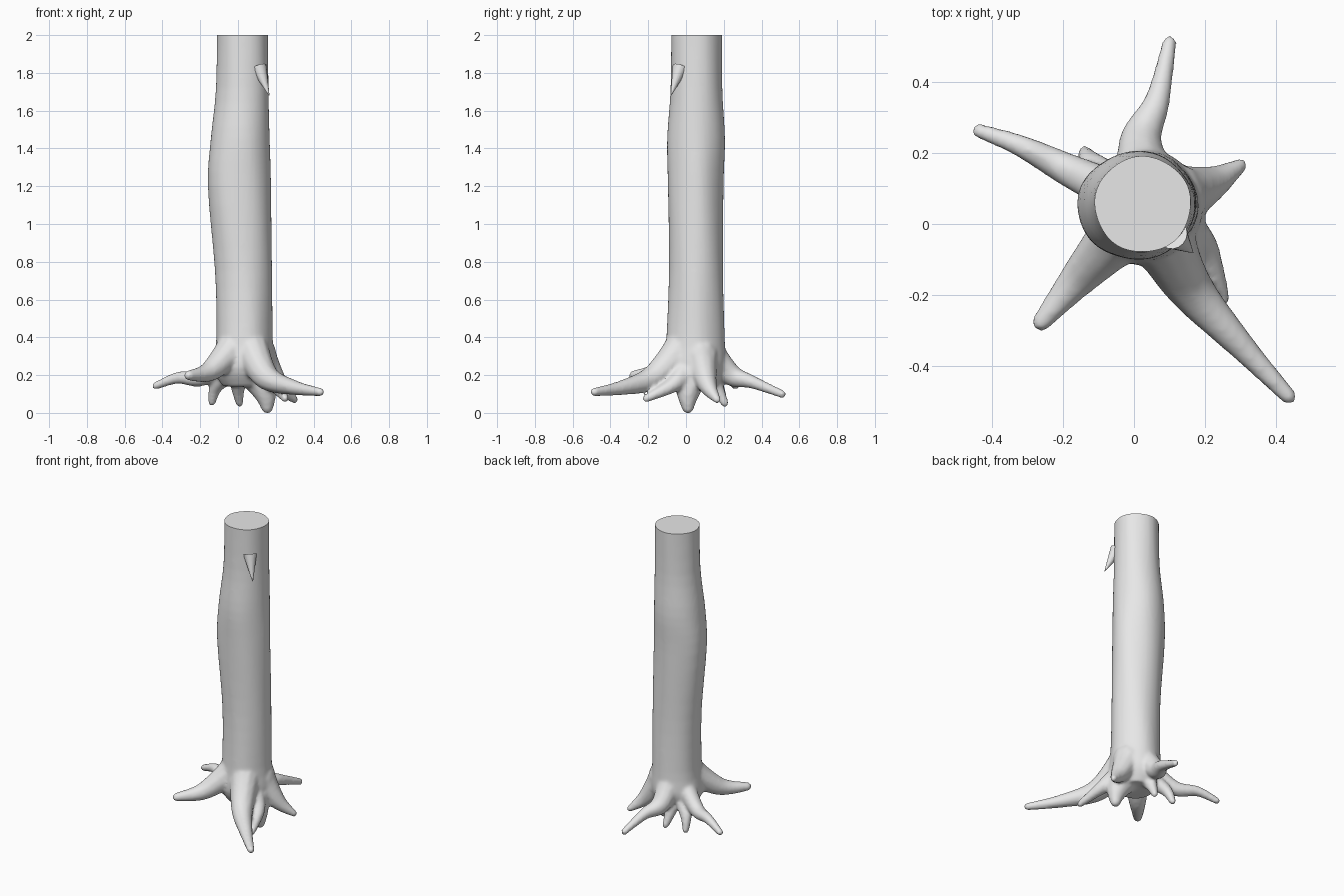
import bpy, bmesh, math
from mathutils import Vector, Matrix

if "Cube" in bpy.data.objects:
    bpy.data.objects.remove(bpy.data.objects["Cube"])

bark = bpy.data.materials.new("grey_bark")
bark.diffuse_color = (0.8, 0.8, 0.8, 1)
bark.use_nodes = True
bark.node_tree.nodes["Principled BSDF"].inputs["Base Color"].default_value = bark.diffuse_color
CENTRE = Vector((0.03, 0.05))


def new_object(name, bm):
    mesh = bpy.data.meshes.new(name)
    bm.to_mesh(mesh)
    bm.free()
    mesh.materials.append(bark)
    ob = bpy.data.objects.new(name, mesh)
    bpy.context.collection.objects.link(ob)
    return ob


def shade(ob, angle):
    bpy.ops.object.select_all(action='DESELECT')
    ob.select_set(True)
    bpy.context.view_layer.objects.active = ob
    bpy.ops.object.shade_smooth_by_angle(angle=math.radians(angle))


def smooth_path(points, steps):
    """Catmull-Rom samples through the points."""
    p = [Vector(q) for q in points]
    p = [p[0]] + p + [p[-1]]
    out = []
    for i in range(1, len(p) - 2):
        a, b, c, d = p[i - 1:i + 3]
        for s in range(steps):
            t = s / steps
            out.append(0.5 * (2 * b + (c - a) * t + (2 * a - 5 * b + 4 * c - d) * t * t
                              + (3 * b - a - 3 * c + d) * t ** 3))
    return out + [p[-1]]


def add_root(bm, z0, r0, r1, *points):
    """Tapering chain of overlapping balls, starting inside the trunk at height z0."""
    start = CENTRE + (Vector(points[0][:2]) - CENTRE).normalized() * 0.08
    path = smooth_path([(start.x, start.y, z0), *points], 16)
    for i, q in enumerate(path):
        r = r1 + (r0 - r1) * (1 - i / (len(path) - 1)) ** 1.3
        bmesh.ops.create_icosphere(bm, subdivisions=2, radius=r, matrix=Matrix.Translation(q))


bm = bmesh.new()

# trunk: height, then centre x, radius x, centre y, radius y
stations = [
    (0.14, 0.03, 0.11, 0.05, 0.11), (0.24, 0.03, 0.162, 0.045, 0.162),
    (0.40, 0.033, 0.149, 0.05, 0.154), (0.75, 0.029, 0.151, 0.053, 0.143),
    (1.20, 0.007, 0.167, 0.05, 0.147), (1.45, 0.011, 0.156, 0.053, 0.153),
    (1.72, 0.023, 0.139, 0.055, 0.137), (2.10, 0.025, 0.135, 0.055, 0.135)]
N = 48
rings = []
for z, cx, rx, cy, ry in smooth_path(stations, 4):
    ring = []
    for k in range(N):
        a = 2 * math.pi * k / N
        w = 1 + 0.012 * math.sin(5 * a + 3 * z) * math.sin(4 * z)
        ring.append(bm.verts.new((cx + rx * w * math.cos(a), cy + ry * w * math.sin(a), z)))
    rings.append(ring)
for lo, hi in zip(rings, rings[1:]):
    for k in range(N):
        j = (k + 1) % N
        bm.faces.new((lo[k], lo[j], hi[j], hi[k]))
bm.faces.new(rings[0][::-1])
bm.faces.new(rings[-1])

# long front right root, front left root
add_root(bm, 0.34, 0.10, 0.024, (0.15, -0.17, 0.19), (0.29, -0.33, 0.135), (0.435, -0.485, 0.11))
add_root(bm, 0.34, 0.095, 0.028, (-0.15, -0.145, 0.22), (-0.26, -0.275, 0.198))
# long back left root, long back root
add_root(bm, 0.30, 0.065, 0.022, (-0.19, 0.155, 0.188), (-0.32, 0.22, 0.185), (-0.435, 0.262, 0.143))
add_root(bm, 0.31, 0.085, 0.022, (0.02, 0.24, 0.20), (0.065, 0.345, 0.165), (0.10, 0.51, 0.098))
# short right roots
add_root(bm, 0.31, 0.10, 0.021, (0.21, 0.11, 0.155), (0.30, 0.165, 0.068))
add_root(bm, 0.25, 0.08, 0.022, (0.19, -0.06, 0.155), (0.25, -0.21, 0.075))
# stubby root below the trunk
add_root(bm, 0.20, 0.10, 0.032, (0.145, 0.01, 0.10), (0.155, 0.01, 0.025))
# small back spurs
add_root(bm, 0.22, 0.06, 0.022, (-0.115, 0.165, 0.14), (-0.138, 0.20, 0.055))
add_root(bm, 0.20, 0.06, 0.022, (0.0, 0.165, 0.13), (0.008, 0.205, 0.05))

# fuse trunk and roots into one smooth skin
raw = new_object("raw_trunk", bm)
rm = raw.modifiers.new("fuse", 'REMESH')
rm.mode = 'VOXEL'
rm.voxel_size = 0.01
sm = raw.modifiers.new("soften", 'SMOOTH')
sm.factor = 0.5
sm.iterations = 8
dg = bpy.context.evaluated_depsgraph_get()
bm = bmesh.new()
bm.from_object(raw, dg)
bpy.data.objects.remove(raw)

# saw the top flat and rest the lowest tip on the ground
cut = bmesh.ops.bisect_plane(bm, geom=bm.verts[:] + bm.edges[:] + bm.faces[:], dist=1e-5,
                             plane_co=(0, 0, 2), plane_no=(0, 0, 1), clear_outer=True)
rim = [e for e in cut['geom_cut'] if isinstance(e, bmesh.types.BMEdge)]
bmesh.ops.holes_fill(bm, edges=rim, sides=0)
low = min(v.co.z for v in bm.verts)
for v in bm.verts:
    if v.co.z < 0.2:
        v.co.z -= low * (0.2 - v.co.z) / (0.2 - low)
shade(new_object("trunk_with_roots", bm), 50)

# broken twig: thorn pointing down
bm = bmesh.new()
tip = Vector((0.165, -0.08, 1.68))
base = Vector((0.11, -0.03, 1.83))
axis = tip - base
rot = axis.to_track_quat('Z', 'Y').to_matrix().to_4x4()
bmesh.ops.create_cone(bm, cap_ends=True, segments=16, radius1=0.042, radius2=0.002,
                      depth=axis.length, matrix=Matrix.Translation((base + tip) / 2) @ rot)
shade(new_object("broken_twig", bm), 40)
